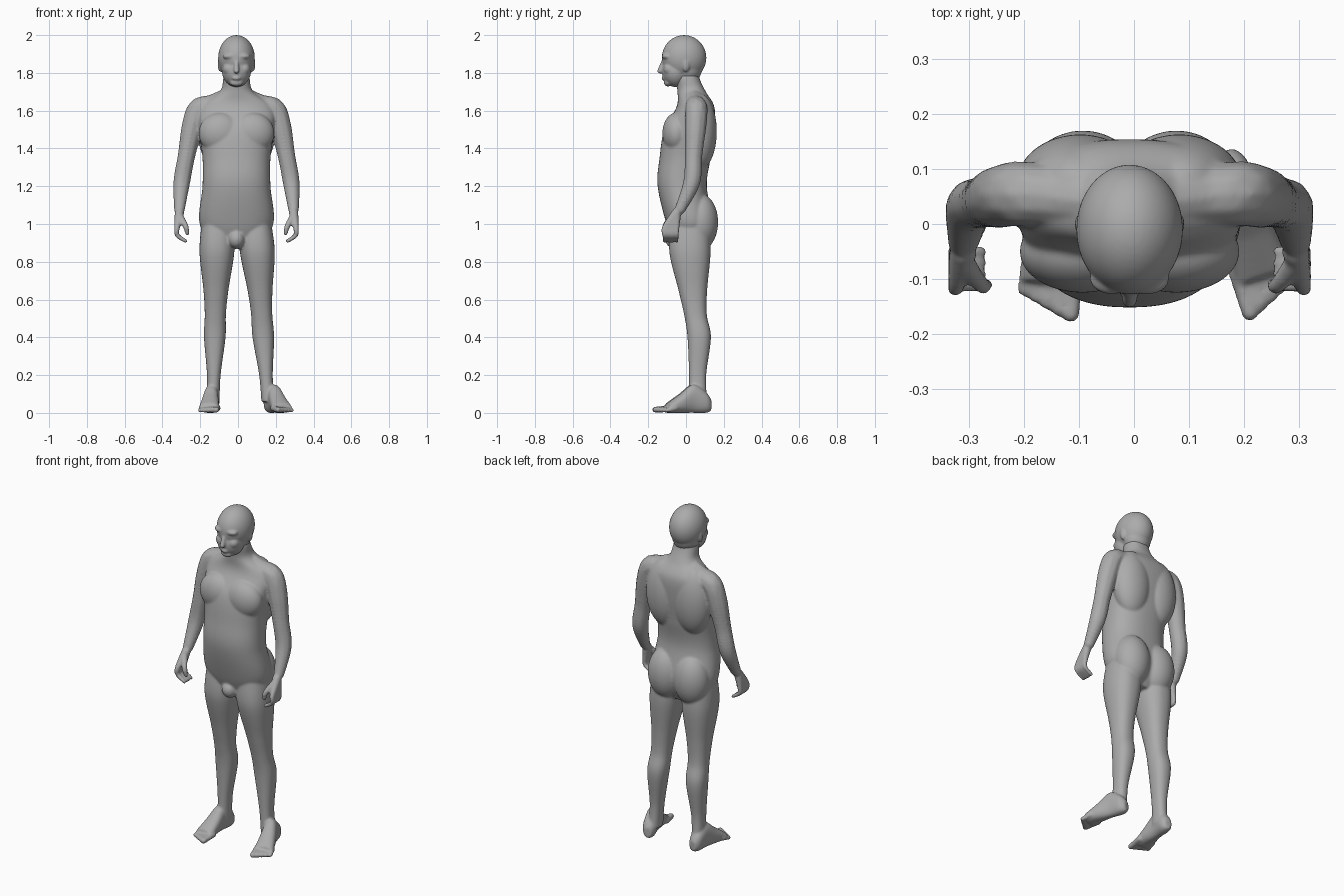
import bpy
import bmesh
from math import sin, cos, pi, copysign, radians
from mathutils import Vector, Matrix

cube = bpy.data.objects.get("Cube")
if cube:
    bpy.data.objects.remove(cube, do_unlink=True)

# Single clay grey for the whole figure
clay = bpy.data.materials.new("clay_grey")
clay.use_nodes = True
clay.diffuse_color = (.41, .41, .41, 1)
shader = clay.node_tree.nodes["Principled BSDF"]
shader.inputs["Base Color"].default_value = clay.diffuse_color


def smooth_rows(rows, steps=8):
    """Catmull-Rom interpolation between a few station rows."""
    rows = [Vector(row) for row in rows]
    padded = [rows[0], *rows, rows[-1]]
    result = []
    for before, start, end, after in zip(padded, padded[1:], padded[2:], padded[3:]):
        leave, arrive = (end - before) / 2, (after - start) / 2
        for step in range(steps):
            t = step / steps
            ease = t * t * (3 - 2 * t)
            result.append(start.lerp(end, ease)
                          + leave * t * (1 - t) ** 2 - arrive * t * t * (1 - t))
    return result + [rows[-1]]


def rounded(value, power=2.3):
    """Superellipse coordinate, slightly fuller than a circle."""
    return copysign(abs(value) ** (2 / power), value)


def loft(bm, rows, matrix, sides=48):
    """Closed loft; each row is position, half width, front, back."""
    rings = []
    for position, half, front, back in smooth_rows(rows):
        ring = []
        for side in range(sides):
            angle = 2 * pi * side / sides
            across = half * rounded(cos(angle))
            depth = (front + back + (back - front) * rounded(sin(angle))) / 2
            ring.append(bm.verts.new(matrix @ Vector((across, depth, position))))
        rings.append(ring)
    for low, high in zip(rings, rings[1:]):
        for side in range(sides):
            bm.faces.new((low[side - 1], low[side], high[side], high[side - 1]))
    bm.faces.new(rings[0])
    bm.faces.new(rings[-1])


def blob(bm, matrix, centre, radii):
    """Ellipsoid muscle or facial feature."""
    place = matrix @ Matrix.Translation(centre) @ Matrix.Diagonal((*radii, 1))
    bmesh.ops.create_icosphere(bm, subdivisions=4, radius=1, matrix=place)


def limb(bm, matrix, rows):
    """Chain of overlapping balls; each row is x, y, z, radius."""
    for ball in smooth_rows(rows):
        place = matrix @ Matrix.Translation(ball.xyz)
        bmesh.ops.create_icosphere(bm, subdivisions=2, radius=ball.w, matrix=place)


def finish(name, bm, voxel, iterations):
    """Fuse the overlapping volumes into one smooth skin."""
    bmesh.ops.recalc_face_normals(bm, faces=bm.faces)
    mesh = bpy.data.meshes.new(name)
    bm.to_mesh(mesh)
    bm.free()
    mesh.materials.append(clay)
    part = bpy.data.objects.new(name, mesh)
    bpy.context.collection.objects.link(part)
    remesh = part.modifiers.new("fuse", 'REMESH')
    remesh.mode = 'VOXEL'
    remesh.voxel_size = voxel
    remesh.use_smooth_shade = True
    soften = part.modifiers.new("soften", 'SMOOTH')
    soften.iterations = iterations


# Per side: direction, outward lean of the leg, outward turn of the foot
STANCE = {"left": (1, .07, 18), "right": (-1, .025, 5)}
middle = Matrix.Translation((-.008, 0, 0))

# Torso and neck
body = bmesh.new()
loft(body, [
    (.87, .1, -.05, .09),
    (1, .195, -.103, .14),
    (1.2, .18, -.15, .11),
    (1.35, .18, -.14, .13),
    (1.5, .2, -.115, .15),
    (1.62, .2, -.05, .15),
    (1.7, .09, -.045, .105),
    (1.77, .07, -.055, .072),
    (1.84, .06, -.05, .06),
], middle)
blob(body, middle, (0, -.06, .92), (.045, .05, .05))

for direction, lean, turn in STANCE.values():
    flip = middle @ Matrix.Diagonal((direction, 1, 1, 1))

    # Chest, shoulder blade and buttock
    blob(body, flip, (.085, -.05, 1.48), (.115, .075, .11))
    blob(body, flip, (.09, .075, 1.49), (.115, .088, .2))
    blob(body, flip, (.085, .075, 1.01), (.105, .095, .15))

    # Arm, starting from the slope beside the neck
    limb(body, flip, [
        (.05, .04, 1.67, .05),
        (.13, .05, 1.63, .056),
        (.2, .055, 1.605, .06),
        (.235, .05, 1.51, .058),
        (.265, .04, 1.36, .048),
        (.29, .03, 1.22, .046),
        (.302, -.03, 1.08, .03),
    ])

    # Leg, sheared outward towards the ankle
    shear = Matrix()
    shear[0][2] = -lean
    shear[0][3] = .1 + lean
    loft(body, [
        (1, .085, -.08, .12),
        (.85, .092, -.088, .13),
        (.65, .066, -.04, .112),
        (.52, .056, -.01, .11),
        (.4, .057, .008, .132),
        (.2, .036, .016, .107),
        (.06, .034, .015, .112),
    ], flip @ shear)

    # Half curled hand: every finger runs from the wrist, so the palm fuses
    for finger in range(4):
        y = -.113 + finger * .021
        limb(body, flip, [
            (.302, -.05, 1.06, .026),
            (.315, y, .98, .016),
            (.313, y, .94, .013),
            (.27, y, .91, .011),
        ])
    limb(body, flip, [(.3, -.07, 1.04, .02), (.27, -.11, .99, .016), (.26, -.11, .95, .012)])

    # Foot, lofted from heel to toes
    place = (flip @ Matrix.Translation((.1 + lean, .132, 0))
             @ Matrix.Rotation(radians(turn), 4, 'Z'))
    loft(body, [
        (0, .02, .01, .07),
        (.03, .037, 0, .11),
        (.1, .038, 0, .15),
        (.17, .047, 0, .1),
        (.24, .054, 0, .05),
    ], place @ Matrix.Rotation(pi / 2, 4, 'X'))
    for toe in range(5):
        x = (toe - 2) * .022
        radius = .017 - toe * .001
        reach = .31 - toe * .01 - radius
        limb(body, place, [(x, -.21, .025, radius), (x, -reach, radius, radius)])

finish("body", body, .006, 8)

# Head: skull, nape, jaw, lips, chin and nose
head = bmesh.new()
blob(head, middle, (0, -.01, 1.88), (.097, .118, .12))
blob(head, middle, (0, .01, 1.83), (.08, .076, .09))
blob(head, middle, (0, -.055, 1.81), (.077, .072, .085))
blob(head, middle, (0, -.112, 1.772), (.026, .018, .012))
blob(head, middle, (0, -.095, 1.748), (.035, .022, .02))
limb(head, middle, [(0, -.115, 1.87, .012), (0, -.138, 1.81, .015)])

# Brow, cheek and ear on each side
for direction in (1, -1):
    flip = middle @ Matrix.Diagonal((direction, 1, 1, 1))
    blob(head, flip, (.033, -.1, 1.888), (.04, .028, .018))
    blob(head, flip, (.04, -.085, 1.82), (.032, .034, .032))
    blob(head, flip, (.086, 0, 1.845), (.014, .02, .04))
finish("head", head, .005, 8)
